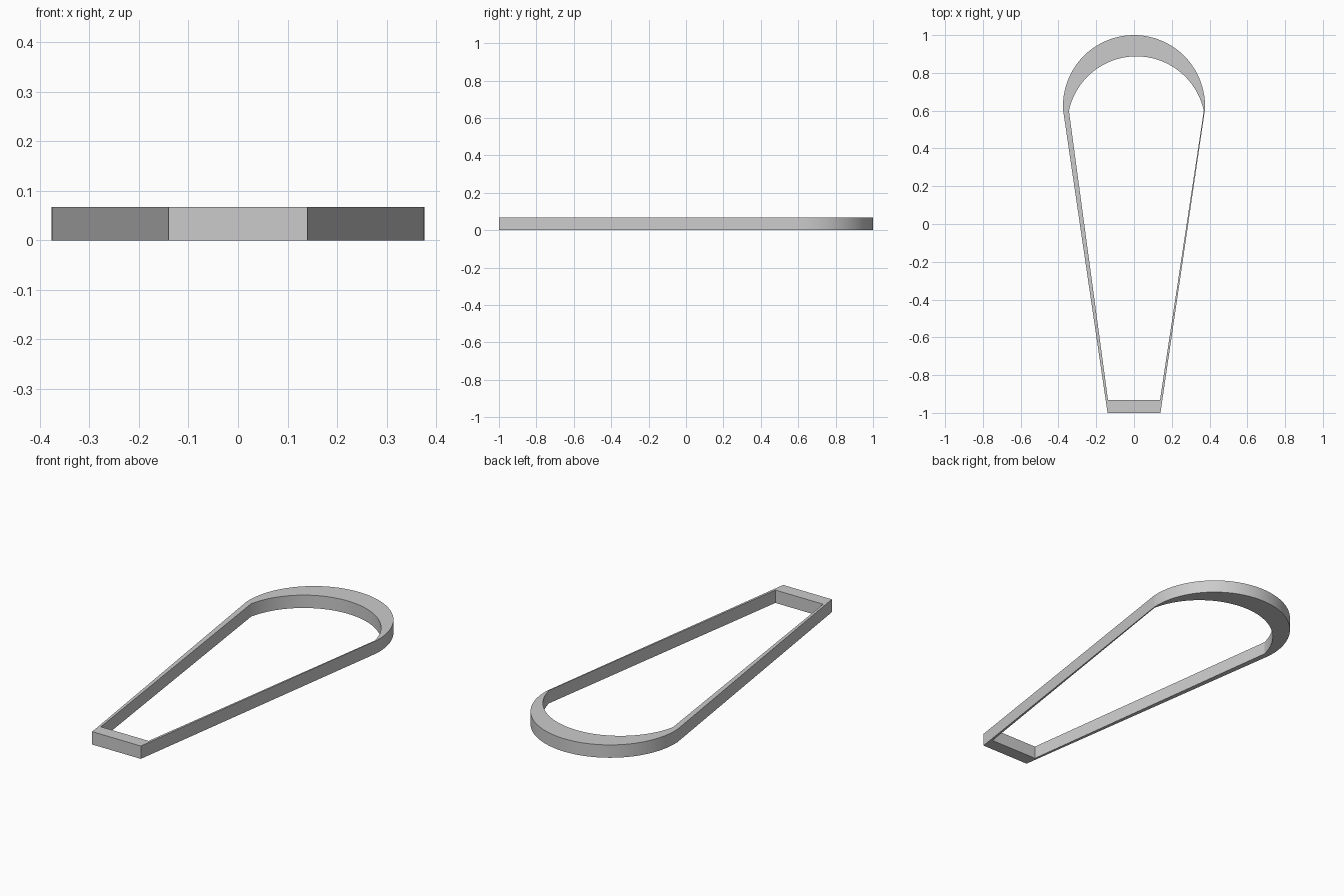
import bpy, bmesh
from math import radians, sin, cos

old = bpy.data.objects.get("Cube")
if old:
    bpy.data.objects.remove(old, do_unlink=True)

HEIGHT = 0.067
SEGMENTS = 64

grey = bpy.data.materials.new("plain_grey")
grey.use_nodes = True
colour = (0.6, 0.6, 0.6, 1)
grey.diffuse_color = colour
grey.node_tree.nodes["Principled BSDF"].inputs["Base Color"].default_value = colour


def outline(foot_x, foot_y, cx, cy, radius, start):
    """Straight foot, tapering sides and a round head, counter-clockwise."""
    a, b = radians(start), radians(180 - start)
    angles = [a + (b - a) * i / SEGMENTS for i in range(SEGMENTS + 1)]
    arc = [(cx + radius * cos(t), cy + radius * sin(t)) for t in angles]
    return [(-foot_x, foot_y), (foot_x, foot_y)] + arc


# Outer rim is centred; the opening's round head sits slightly to the left
outer = outline(0.14, -1.0, 0.0, 0.624, 0.376, -3)
inner = outline(0.1376, -0.932, 0.0125, 0.522, 0.3655, 12.3)

# Flat-topped ring joining the two outlines
bm = bmesh.new()
rings = [[bm.verts.new((x, y, z)) for x, y in loop]
         for loop, z in ((outer, 0), (outer, HEIGHT), (inner, HEIGHT), (inner, 0))]
count = len(outer)
for r in range(4):
    lower, upper = rings[r], rings[(r + 1) % 4]
    for i in range(count):
        j = (i + 1) % count
        bm.faces.new((lower[i], lower[j], upper[j], upper[i]))
bmesh.ops.recalc_face_normals(bm, faces=bm.faces)

mesh = bpy.data.meshes.new("tapered_frame")
bm.to_mesh(mesh)
bm.free()
mesh.materials.append(grey)
frame = bpy.data.objects.new("tapered_frame", mesh)
bpy.context.collection.objects.link(frame)

# Smooth the round head, keep the rim edges sharp
bpy.context.view_layer.objects.active = frame
frame.select_set(True)
bpy.ops.object.shade_smooth_by_angle(angle=radians(5))
